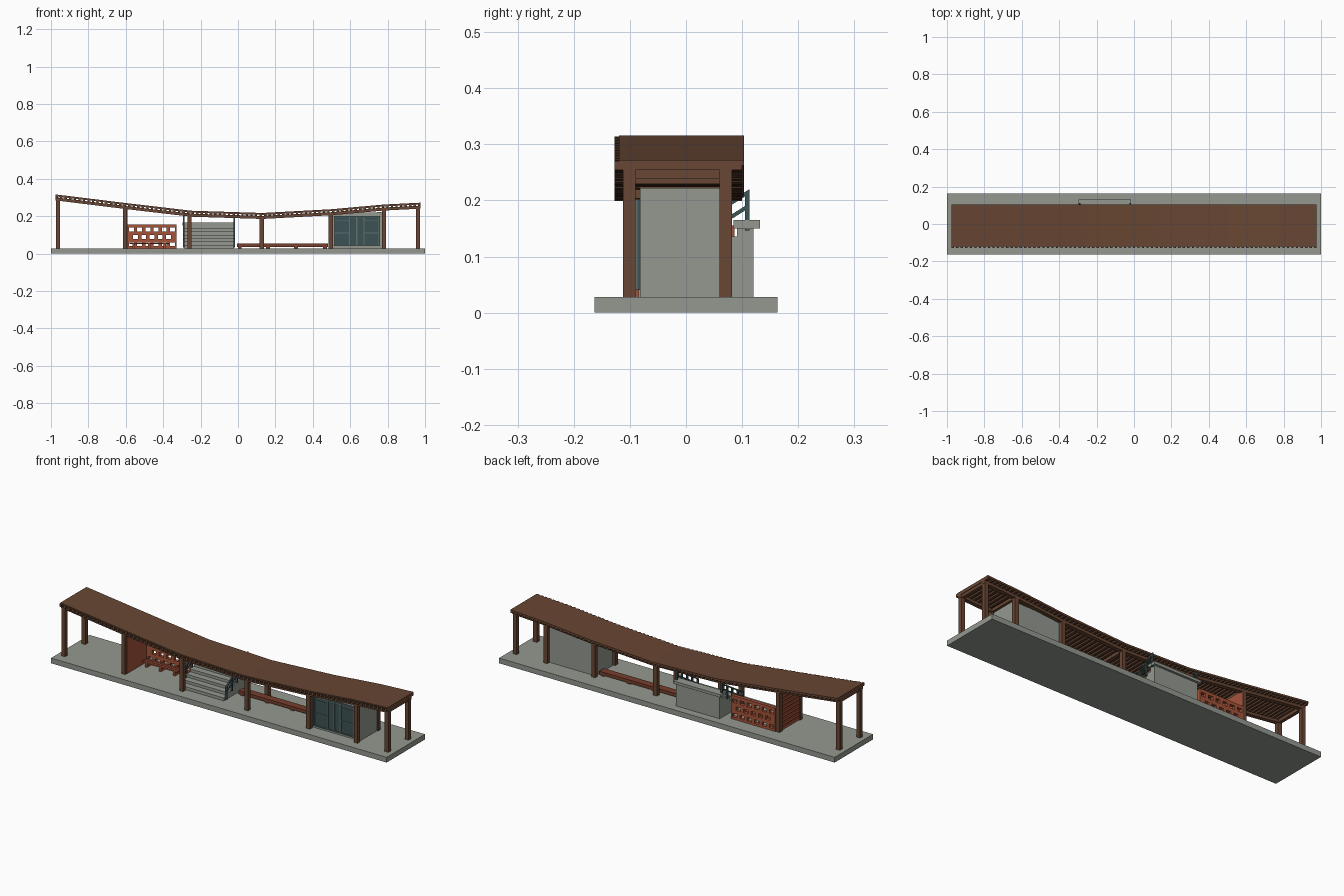
import bpy, bmesh, math

if "Cube" in bpy.data.objects:
    bpy.data.objects.remove(bpy.data.objects["Cube"])


def material(name, r, g, b):
    lin = [((c / 255 + 0.055) / 1.055) ** 2.4 for c in (r, g, b)]
    m = bpy.data.materials.new(name)
    m.diffuse_color = (*lin, 1)
    m.use_nodes = True
    m.node_tree.nodes["Principled BSDF"].inputs["Base Color"].default_value = m.diffuse_color
    return m


CONCRETE = material("concrete", 148, 153, 144)
WOOD = material("brown wood", 104, 70, 51)
BRICK = material("red brick", 165, 84, 58)
RED_WOOD = material("red brown wood", 118, 62, 44)
GLASS = material("dark teal glass", 60, 82, 84)
FRAME = material("grey teal frame", 96, 114, 112)
RAIL = material("teal metal", 62, 84, 86)


def make(name, bm, mat):
    bmesh.ops.recalc_face_normals(bm, faces=bm.faces)
    me = bpy.data.meshes.new(name)
    bm.to_mesh(me)
    bm.free()
    me.materials.append(mat)
    ob = bpy.data.objects.new(name, me)
    bpy.context.collection.objects.link(ob)
    return ob


def prism(bm, pts, a, b, axis="y"):
    """Extrude a profile (x,z along y, or y,z along x) from a to b."""
    put = (lambda p, t: (p[0], t, p[1])) if axis == "y" else (lambda p, t: (t, p[0], p[1]))
    lo = [bm.verts.new(put(p, a)) for p in pts]
    hi = [bm.verts.new(put(p, b)) for p in pts]
    bm.faces.new(lo)
    bm.faces.new(hi[::-1])
    n = len(pts)
    for i in range(n):
        j = (i + 1) % n
        bm.faces.new((lo[i], hi[i], hi[j], lo[j]))


def boxes(name, mat, *items):
    """Each item is x0, x1, y0, y1, z0, z1."""
    bm = bmesh.new()
    for x0, x1, y0, y1, z0, z1 in items:
        prism(bm, [(x0, z0), (x1, z0), (x1, z1), (x0, z1)], y0, y1)
    return make(name, bm, mat)


# Sagging roof line
LINE = [(-0.975, 0.316), (-0.6, 0.270), (-0.25, 0.229), (0.13, 0.217),
        (0.5, 0.237), (0.78, 0.262), (0.975, 0.272)]


def roof_z(x):
    for (xa, za), (xb, zb) in zip(LINE, LINE[1:]):
        if x <= xb:
            return za + (zb - za) * (x - xa) / (xb - xa)
    return LINE[-1][1]


def roof_strip(bm, y0, y1, top, bottom):
    pts = [(x, z - top) for x, z in LINE] + [(x, z - bottom) for x, z in LINE[::-1]]
    prism(bm, pts, y0, y1)


# Base slab
boxes("base_slab", CONCRETE, (-1, 1, -0.163, 0.163, 0, 0.028))

# Roof deck
bm = bmesh.new()
roof_strip(bm, -0.119, 0.103, 0, 0.010)
make("roof_deck", bm, WOOD)

# Closely spaced rafters with tails showing along the front
bm = bmesh.new()
count = 81
for i in range(count):
    x = -0.969 + 1.938 * i / (count - 1)
    z0, z1 = roof_z(x - 0.006), roof_z(x + 0.006)
    prism(bm, [(x - 0.006, z0 - 0.002), (x + 0.006, z1 - 0.002),
               (x + 0.006, z1 - 0.018), (x - 0.006, z0 - 0.018)], -0.127, 0.1)
make("rafters", bm, WOOD)

# Long beams over both post rows
bm = bmesh.new()
for y in (-0.101, 0.071):
    roof_strip(bm, y - 0.011, y + 0.011, 0.016, 0.032)
make("long_beams", bm, WOOD)

# Posts in pairs, each pair with a cross beam
posts, cross = [], []
for x in (-0.963, -0.605, -0.26, 0.127, 0.496, 0.78, 0.963):
    top = roof_z(x)
    for y in (-0.101, 0.071):
        posts.append((x - 0.011, x + 0.011, y - 0.011, y + 0.011, 0.028, top - 0.022))
    cross.append((x - 0.009, x + 0.009, -0.1, 0.07, top - 0.033, top - 0.016))
boxes("posts", WOOD, *posts)
boxes("cross_beams", WOOD, *cross)

# Enclosed room
bm = bmesh.new()
prism(bm, [(0.496, 0.028), (0.785, 0.028), (0.785, 0.222), (0.496, 0.214)], -0.082, 0.062)
make("room_walls", bm, CONCRETE)

# Glazed front with door leaves and transoms
boxes("room_glass", GLASS, (0.512, 0.758, -0.086, -0.082, 0.04, 0.202))
bars = [(x - 0.003, x + 0.003, -0.091, -0.082, 0.04, 0.202)
        for x in (0.515, 0.597, 0.635, 0.673, 0.755)]
bars += [(0.512, 0.758, -0.091, -0.082, z - 0.003, z + 0.003) for z in (0.043, 0.199)]
for x0, x1 in ((0.515, 0.597), (0.673, 0.755)):
    bars += [(x0, x1, -0.09, -0.082, z - 0.002, z + 0.002) for z in (0.11, 0.178)]
boxes("window_frames", FRAME, *bars)

# Long low bench
boxes("long_bench", RED_WOOD, (-0.005, 0.482, 0.01, 0.05, 0.036, 0.053),
      *[(x, x + 0.02, 0.015, 0.045, 0.028, 0.036) for x in (0.0, 0.15, 0.3, 0.455)])

# Stepped stand
STEPS, Y0, Y1 = 7, -0.085, 0.12
rise, run = (0.152 - 0.028) / STEPS, (Y1 - Y0) / STEPS
profile = [(Y1, 0.028), (Y0, 0.028)]
treads = []
for i in range(STEPS):
    y, z = Y0 + i * run, 0.028 + (i + 1) * rise
    profile += [(y, z), (y + run, z)]
    if i < STEPS - 1:
        treads.append((-0.287, -0.023, y - 0.005, y + run, z - 0.005, z + 0.001))
bm = bmesh.new()
prism(bm, profile, -0.285, -0.025, "x")
make("stand_steps", bm, CONCRETE)
boxes("stand_treads", CONCRETE, *treads)
boxes("stand_top_slab", CONCRETE, (-0.298, -0.015, 0.085, 0.132, 0.150, 0.165))

# Sloping handrails on both sides of the stand
bm = bmesh.new()
for x in (-0.29, -0.02):
    for i in range(5):
        t = i / 4
        y, z = -0.07 + 0.179 * t, 0.045 + 0.113 * t
        prism(bm, [(x - 0.005, z - 0.012), (x + 0.005, z - 0.012),
                   (x + 0.005, z + 0.055), (x - 0.005, z + 0.055)], y - 0.004, y + 0.004)
    for h in (0.027, 0.052):
        prism(bm, [(-0.076, 0.041 + h), (0.113, 0.160 + h),
                   (0.113, 0.168 + h), (-0.076, 0.049 + h)], x - 0.004, x + 0.004, "x")
make("handrails", bm, RAIL)

# Pierced brick screen with staggered openings
X0, X1, P = -0.592, -0.328, 0.044
rows = [0.05, 0.089, 0.128]
screen, low = [], 0.028
for r, z in enumerate(rows):
    screen.append((X0, X1, 0.068, 0.086, low, z - 0.01))
    low = z + 0.01
    start = X0 + (0.009 if r % 2 == 0 else 0.031)
    edge = X0
    while start + 0.026 < X1:
        screen.append((edge, start, 0.068, 0.086, z - 0.01, low))
        edge = start + 0.026
        start += P
    screen.append((edge, X1, 0.068, 0.086, z - 0.01, low))
screen.append((X0, X1, 0.068, 0.086, low, 0.155))
boxes("brick_screen", BRICK, *screen)

# Side wall with horizontal courses on the outer face
boxes("side_wall", BRICK, (-0.606, -0.592, -0.1, 0.08, 0.028, 0.243))
boxes("side_wall_courses", BRICK,
      *[(-0.612, -0.606, -0.09, 0.06, 0.03 + 0.0215 * i, 0.044 + 0.0215 * i) for i in range(10)])

# Short slatted bench in the brick corner
boxes("short_bench", BRICK,
      *[(-0.58, -0.37, y, y + 0.012, 0.05, 0.057) for y in (0.012, 0.028, 0.044)],
      *[(x, x + 0.012, 0.014, 0.054, 0.028, 0.05) for x in (-0.565, -0.481, -0.397)])
